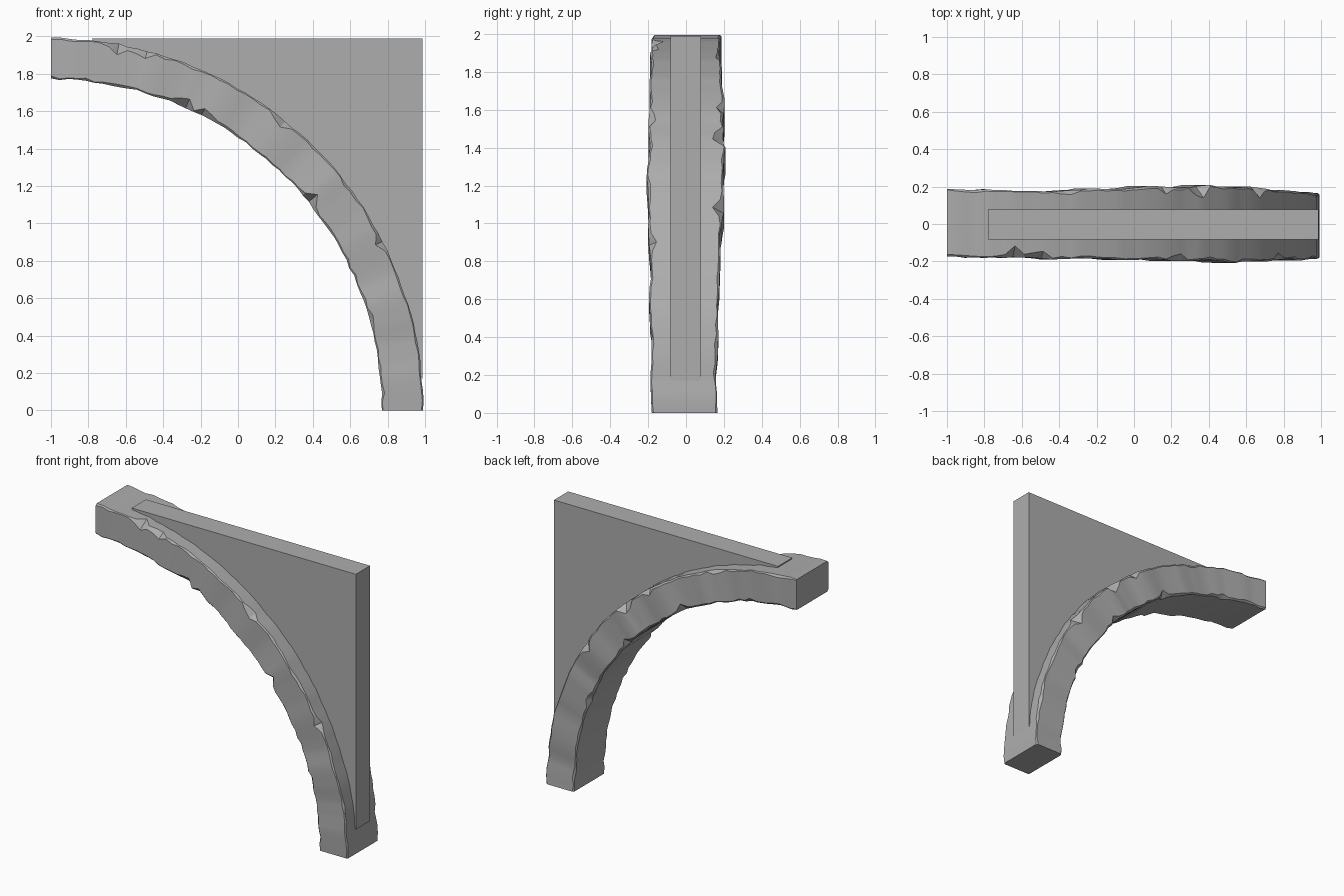
import bpy, bmesh, math, random
from math import sin, cos, radians

old = bpy.data.objects.get("Cube")
if old:
    bpy.data.objects.remove(old, do_unlink=True)

random.seed(5)
INNER, OUTER = 1.77, 1.992
STEPS = 60

stone = bpy.data.materials.new("grey_stone")
stone.use_nodes = True
GREY = (0.42, 0.42, 0.42, 1)
stone.diffuse_color = GREY
stone.node_tree.nodes["Principled BSDF"].inputs["Base Color"].default_value = GREY


def arc(radius, degrees):
    """Point on the quarter circle, from the top end down to the foot."""
    a = radians(degrees)
    return -1 + radius * sin(a), radius * cos(a)


def make_object(name, bm):
    bmesh.ops.recalc_face_normals(bm, faces=bm.faces)
    mesh = bpy.data.meshes.new(name)
    bm.to_mesh(mesh)
    bm.free()
    obj = bpy.data.objects.new(name, mesh)
    obj.data.materials.append(stone)
    bpy.context.collection.objects.link(obj)
    return obj


def sample(knots, t):
    """Linear interpolation along evenly spaced knots."""
    f = t * (len(knots) - 1)
    i = min(int(f), len(knots) - 2)
    return knots[i] + (knots[i + 1] - knots[i]) * (f - i)


def chip(notches, degrees):
    """Size of the worn edge at an angle: light wear plus named notches."""
    size = random.uniform(0.004, 0.014)
    for at, depth in notches:
        size = max(size, depth * (1 - abs(degrees - at) / 2.2))
    return size


# Hewn side depths and chipped corners, from the top end to the foot
front_depth = [.175, .18, .178, .19, .182, .192, .188, .198, .192, .208, .196, .2, .184, .196, .18, .188, .18]
back_depth = [.185, .184, .178, .17, .188, .186, .203, .192, .206, .196, .2, .178, .182, .168, .174, .158, .164]
front_outer = [(10.5, .06), (14.5, .05), (38.5, .05), (63, .04)]
front_inner = [(23.5, .07), (27.5, .05), (51, .06), (74, .03)]
back_outer = [(19, .03), (36, .04), (43, .08), (57, .06), (80, .025)]
back_inner = [(12, .03), (30, .05), (48, .04), (67, .04)]

# Curved beam: chamfered section swept along the quarter circle
bm = bmesh.new()
rings = []
for i in range(STEPS + 1):
    t = i / STEPS
    deg = 90 * t
    f, b = -sample(front_depth, t), sample(back_depth, t)
    f += random.uniform(-.003, .003)
    b += random.uniform(-.003, .003)
    hi = OUTER + random.uniform(-.006, .003)
    lo = INNER + random.uniform(-.004, .006)
    fo, fi = chip(front_outer, deg), chip(front_inner, deg)
    bo, bi = chip(back_outer, deg), chip(back_inner, deg)
    section = [(hi, f + fo), (hi - fo, f), (lo + fi, f), (lo, f + fi),
               (lo, b - bi), (lo + bi, b), (hi - bo, b), (hi, b - bo)]
    ring = []
    for r, y in section:
        x, z = arc(r, deg)
        ring.append(bm.verts.new((x, y, z)))
    rings.append(ring)
for a, b in zip(rings, rings[1:]):
    for k in range(8):
        n = (k + 1) % 8
        bm.faces.new((a[k], a[n], b[n], b[k]))
bm.faces.new(rings[0])
bm.faces.new(rings[-1])
beam = make_object("curved_beam", bm)
bpy.ops.object.select_all(action='DESELECT')
beam.select_set(True)
bpy.context.view_layer.objects.active = beam
bpy.ops.object.shade_smooth_by_angle(angle=radians(30))

# Spandrel panel: fills the corner above the beam, its arc buried in the beam
bm = bmesh.new()
EDGE = 0.986
outline = [arc(1.95, d) for d in range(7, 84, 2)]
outline = [p for p in outline if p[0] < EDGE and p[1] < 1.988]
outline = [(-.78, 1.988)] + outline + [(EDGE, .17), (EDGE, 1.988)]
face = bm.faces.new([bm.verts.new((x, -.082, z)) for x, z in outline])
extruded = bmesh.ops.extrude_face_region(bm, geom=[face])
moved = [v for v in extruded["geom"] if isinstance(v, bmesh.types.BMVert)]
bmesh.ops.translate(bm, verts=moved, vec=(0, .16, 0))
make_object("corner_panel", bm)
